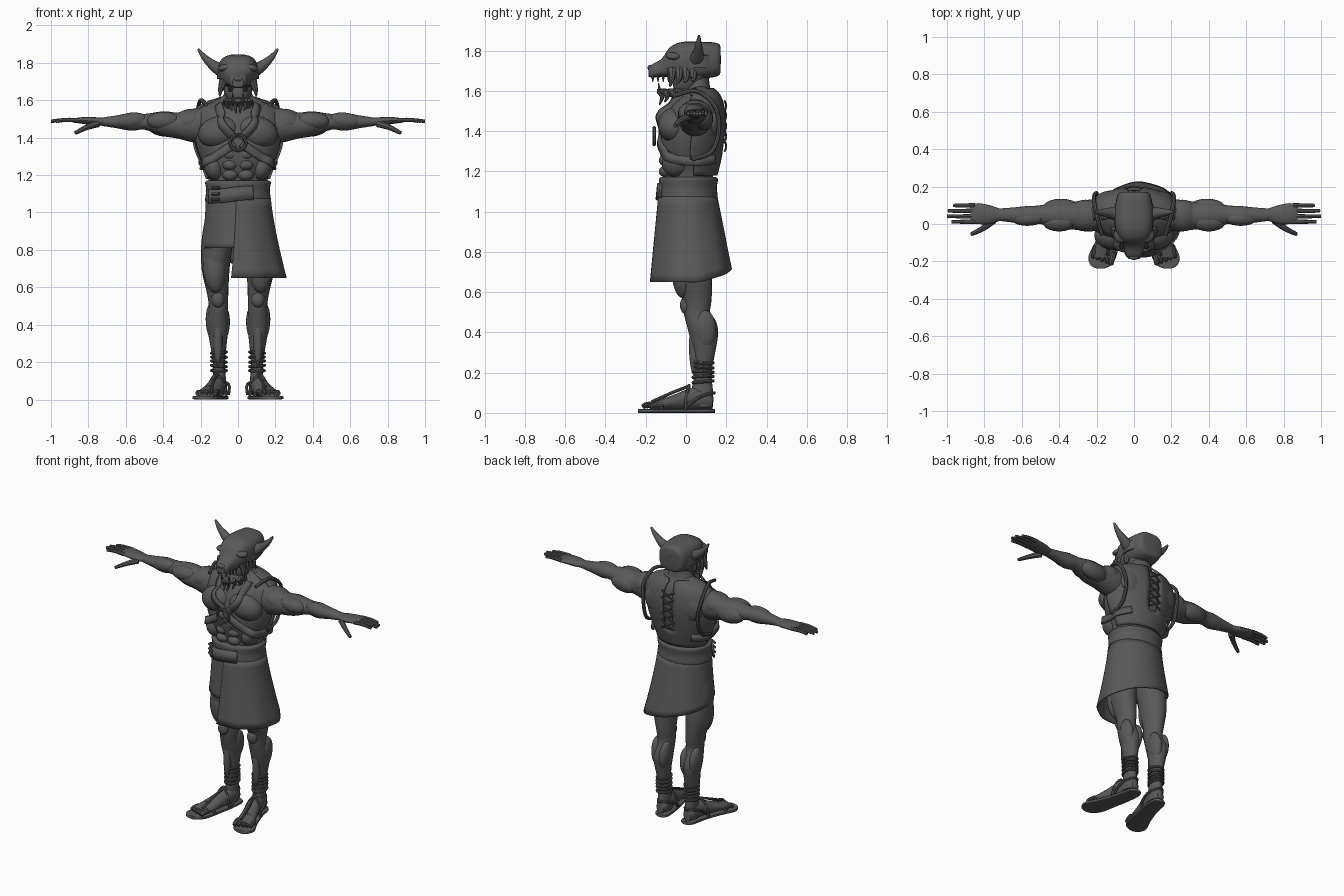
import bpy, bmesh, math
from math import sin, cos, pi, radians
from mathutils import Vector

if "Cube" in bpy.data.objects:
    bpy.data.objects.remove(bpy.data.objects["Cube"])

mat = bpy.data.materials.new("dark_grey")
mat.use_nodes = True
GREY = (0.1, 0.1, 0.1, 1)
mat.diffuse_color = GREY
mat.node_tree.nodes["Principled BSDF"].inputs["Base Color"].default_value = GREY
SIDES = (("left", 1), ("right", -1))


def finish(name, bm, thick=0):
    bmesh.ops.recalc_face_normals(bm, faces=bm.faces[:])
    me = bpy.data.meshes.new(name)
    bm.to_mesh(me)
    bm.free()
    return place(name, me, thick)


def place(name, me, thick=0):
    ob = bpy.data.objects.new(name, me)
    bpy.context.collection.objects.link(ob)
    me.materials.clear()
    me.materials.append(mat)
    bpy.ops.object.select_all(action='DESELECT')
    ob.select_set(True)
    bpy.context.view_layer.objects.active = ob
    bpy.ops.object.shade_smooth_by_angle(angle=radians(40))
    if thick:
        mod = ob.modifiers.new("thickness", 'SOLIDIFY')
        mod.thickness = thick
        mod.offset = 0
    return ob


def spline(rows, steps):
    """Smooth in-between rows through the given ones."""
    out = []
    for i in range(len(rows) - 1):
        a, b = rows[max(i - 1, 0)], rows[i]
        c, d = rows[i + 1], rows[min(i + 2, len(rows) - 1)]
        for k in range(steps):
            t = k / steps
            out.append([q + t / 2 * (r - p + t * (2*p - 5*q + 4*r - s + t * (3*(q - r) + s - p)))
                        for p, q, r, s in zip(a, b, c, d)])
    return out + [list(rows[-1])]


def loft(name, rows, axis='z', n=28, steps=3, power=1.0, s=1, keep=None, caps=True, thick=0):
    """Rows are (along, centre1, centre2, radius1, radius2)."""
    bm = bmesh.new()
    rings = []
    for t, c1, c2, r1, r2 in spline(rows, steps):
        ring = []
        for k in range(n):
            a = 2 * pi * k / n
            u = c1 + r1 * math.copysign(abs(cos(a)) ** power, cos(a))
            v = c2 + r2 * math.copysign(abs(sin(a)) ** power, sin(a))
            p = {'z': (u, v, t), 'x': (t, u, v), 'y': (u, t, v)}[axis]
            ring.append(bm.verts.new((p[0] * s, p[1], p[2])))
        rings.append(ring)
    for a, b in zip(rings, rings[1:]):
        for k in range(n):
            bm.faces.new((a[k], a[k - 1], b[k - 1], b[k]))
    if caps:
        bm.faces.new(rings[0])
        bm.faces.new(rings[-1])
    if keep:
        drop = [f for f in bm.faces if not keep(f.calc_center_median())]
        bmesh.ops.delete(bm, geom=drop, context='FACES')
    return finish(name, bm, thick)


def blob(name, centre, size, tilt=0, s=1):
    """Ellipsoid muscle; tilt turns it about y."""
    bm = bmesh.new()
    bmesh.ops.create_uvsphere(bm, u_segments=20, v_segments=12, radius=1)
    for v in bm.verts:
        x, y, z = v.co.x * size[0], v.co.y * size[1], v.co.z * size[2]
        x, z = x * cos(tilt) + z * sin(tilt), z * cos(tilt) - x * sin(tilt)
        v.co = ((centre[0] + x) * s, centre[1] + y, centre[2] + z)
    return finish(name, bm)


def tube(name, pts, r0, r1=None, s=1, sides=2):
    """Round rod along points, tapering from r0 to r1."""
    cu = bpy.data.curves.new(name, 'CURVE')
    cu.dimensions, cu.bevel_depth, cu.bevel_resolution = '3D', 1, sides
    cu.use_fill_caps = True
    sp = cu.splines.new('POLY')
    pts = spline(pts, 4)
    sp.points.add(len(pts) - 1)
    for i, (q, p) in enumerate(zip(sp.points, pts)):
        q.co = (p[0] * s, p[1], p[2], 1)
        q.radius = r0 + ((r0 if r1 is None else r1) - r0) * i / (len(pts) - 1)
    tmp = bpy.data.objects.new("tmp", cu)
    bpy.context.collection.objects.link(tmp)
    bpy.context.view_layer.update()
    me = bpy.data.meshes.new_from_object(tmp.evaluated_get(bpy.context.evaluated_depsgraph_get()))
    bpy.data.objects.remove(tmp)
    return place(name, me)


def ribbon(name, pts, width, steps=8):
    """Flat strap laid on the body; points are (degrees round the body, height)."""
    bpy.context.view_layer.update()
    dg = bpy.context.evaluated_depsgraph_get()
    hits = []
    for a, z in spline(pts, steps):
        d = Vector((cos(radians(a)), sin(radians(a)), 0))
        ok, p = bpy.context.scene.ray_cast(dg, Vector((0, 0.03, z)) + d, -d)[:2]
        if ok:
            hits.append((p, d + Vector((0, 0, 0.9 if z > 1.52 else 0.1))))
    bm = bmesh.new()
    prev = None
    for i, (p, n) in enumerate(hits):
        lo, hi = hits[max(i - 1, 0)][0], hits[min(i + 1, len(hits) - 1)][0]
        n = n.normalized()
        mid = p * 0.5 + (lo + hi) * 0.25 + n * 0.007
        side = n.cross(hi - lo).normalized() * width / 2
        pair = [bm.verts.new(mid + side), bm.verts.new(mid - side)]
        if prev:
            bm.faces.new((prev[0], prev[1], pair[1], pair[0]))
        prev = pair
    return finish(name, bm, 0.012)


# Torso and its muscles
TORSO = [(1.04, 0, .01, .16, .13), (1.18, 0, .015, .158, .12), (1.26, 0, .015, .188, .14),
         (1.35, 0, .02, .222, .15), (1.45, 0, .035, .235, .145), (1.53, 0, .045, .225, .125),
         (1.58, 0, .06, .175, .09), (1.61, 0, .06, .09, .062), (1.68, 0, .06, .062, .052)]
loft("torso", TORSO, n=36)
for side, s in SIDES:
    blob(side + "_pectoral", (.1, -.06, 1.43), (.115, .08, .085), .25, s)
    blob(side + "_trapezius", (.1, .07, 1.575), (.1, .06, .04), .35, s)
    blob(side + "_shoulder_blade", (.11, .13, 1.45), (.1, .05, .1), .2, s)
    for z in (1.2, 1.255, 1.31):
        blob(side + "_abdominal", (.042, -.1, z), (.042, .035, .03), 0, s)
    blob(side + "_oblique", (.13, -.05, 1.24), (.05, .07, .07), .3, s)

# Vest back, open along the spine
loft("vest", [(t, a, b + .004, c + .01, d + .012) for t, a, b, c, d in TORSO[1:-1]], n=44,
     caps=False, thick=.01, keep=lambda c: c.y > .03 and (abs(c.x) > .025 or c.z < 1.28))
for i in range(5):
    z = 1.3 + .05 * i
    for side, s in SIDES:
        tube(side + "_back_lace", [(-.045, .192, z), (0, .2, z + .025), (.045, .192, z + .05)], .005, s=s)

# Chest harness
for side, s in SIDES:
    ribbon(side + "_shoulder_strap", [(-90 + s * a, z) for a, z in ((6, 1.39), (25, 1.46), (42, 1.53), (62, 1.575))], .045)
    ribbon(side + "_rib_strap", [(-90 + s * a, z) for a, z in ((6, 1.37), (35, 1.31), (65, 1.26), (100, 1.25), (130, 1.26))], .045)
    tube(side + "_armhole_trim", [(.17, -.06, 1.575), (.2, .05, 1.6), (.215, .14, 1.53), (.2, .165, 1.42),
                                  (.2, .13, 1.3), (.2, .03, 1.26)], .011, s=s)
tube("chest_ring", [(.042 * cos(k * pi / 6), -.158, 1.375 + .042 * sin(k * pi / 6)) for k in range(13)], .009)

# Belt with wide tongue
loft("belt", [(1.05, 0, .01, .164, .138), (1.065, 0, .01, .176, .148), (1.12, 0, .01, .17, .143),
              (1.16, 0, .012, .176, .147), (1.172, 0, .012, .164, .136)], n=40)
ribbon("belt_tongue", [(-148, 1.085), (-115, 1.09), (-90, 1.1), (-62, 1.105)], .075)
for z in (1.07, 1.1, 1.13):
    tube("belt_prong", [(-.14, -.105, z), (-.1, -.13, z)], .008)

# Wrapped skirt: short on the right, long overlapping front panel
bm = bmesh.new()
rows, N, M = [], 72, 10
for i in range(N + 1):
    u = i / N
    hem = .65 if u < .3 else .65 + .16 * min((u - .3) / .5, 1)
    col = []
    for j in range(M + 1):
        z = 1.075 + (hem - 1.075) * j / M
        t = (1.075 - z) / .425
        a = radians(-93 - 11 * t + u * (368 + 11 * t))
        f = 1.03 - .03 * u + .012 * t * sin(9 * a)
        col.append(bm.verts.new(((.02 * t + (.168 + .062 * t ** 1.4) * cos(a)) * f,
                                 .01 + .02 * t + (.14 + .062 * t) * sin(a) * f, z)))
    rows.append(col)
for a, b in zip(rows, rows[1:]):
    for j in range(M):
        bm.faces.new((a[j], b[j], b[j + 1], a[j + 1]))
finish("skirt", bm, .008)

for side, s in SIDES:
    # Arm, lofted along x
    loft(side + "_arm", [(.15, .05, 1.47, .08, .1), (.24, .045, 1.465, .085, .09), (.32, .045, 1.465, .075, .07),
                         (.4, .045, 1.475, .075, .066), (.5, .05, 1.485, .05, .042), (.57, .046, 1.485, .05, .048),
                         (.65, .048, 1.485, .04, .034), (.73, .05, 1.485, .032, .022)], 'x', 20, s=s)
    blob(side + "_deltoid", (.26, .045, 1.485), (.095, .085, .068), .25, s)
    blob(side + "_biceps", (.4, .01, 1.49), (.09, .05, .048), .05, s)
    blob(side + "_triceps", (.39, .085, 1.46), (.1, .05, .055), -.1, s)
    blob(side + "_forearm_muscle", (.57, .03, 1.492), (.09, .04, .042), .1, s)
    # Hand
    loft(side + "_hand", [(.71, .05, 1.485, .03, .02), (.77, .05, 1.488, .05, .022), (.83, .055, 1.492, .056, .018),
                          (.875, .055, 1.492, .052, .012)], 'x', 16, s=s)
    for k, tip in enumerate((.975, 1, .995, .965)):
        y = .012 + .029 * k
        tube(side + "_finger", [(.85, y, 1.493), (.92, y, 1.495), (tip, y, 1.488)], .013, .009, s)
    tube(side + "_thumb", [(.75, .02, 1.475), (.81, -.025, 1.455), (.87, -.055, 1.425)], .02, .01, s)
    # Leg
    loft(side + "_leg", [(1.0, .09, .01, .08, .1), (.85, .11, .02, .085, .1), (.7, .12, .035, .075, .095),
                         (.56, .108, .055, .056, .072), (.49, .105, .055, .052, .065), (.4, .108, .085, .058, .072),
                         (.3, .105, .09, .045, .055), (.2, .102, .085, .033, .042), (.1, .1, .08, .036, .055),
                         (.03, .1, .08, .04, .055)], n=20, s=s)
    blob(side + "_thigh_muscle", (.125, -.015, .7), (.062, .055, .13), .05, s)
    blob(side + "_kneecap", (.107, 0, .535), (.035, .03, .045), 0, s)
    blob(side + "_outer_calf", (.138, .095, .41), (.034, .055, .1), .08, s)
    blob(side + "_inner_calf", (.078, .1, .4), (.034, .06, .095), -.08, s)
    blob(side + "_shin", (.107, .045, .33), (.025, .03, .15), 0, s)
    for k in range(5):
        z = .155 + .024 * k
        tube(side + "_ankle_wrap", [(.102 + .04 * cos(a), .085 + .05 * sin(a), z + .004 * sin(a + k))
                                    for a in [q * pi / 5 for q in range(11)]], .008, s=s)
    # Foot and sandal
    loft(side + "_foot", [(.132, .1, .05, .025, .03), (.1, .1, .065, .042, .05), (.03, .108, .07, .045, .055),
                          (-.05, .13, .055, .05, .04), (-.13, .153, .04, .058, .025), (-.18, .165, .034, .058, .017)],
         'y', 18, s=s)
    for k in range(5):
        x = .115 + .024 * k
        big = .016 if k == 0 else .012
        y = -.215 + .009 * k
        tube(side + "_toe", [(x - .005, y + .06, .04), (x + .004, y + .02, .04), (x + .008, y, .03)], big, big * .8, s)
    loft(side + "_sole", [(.145, .095, .01, .02, .01), (.12, .096, .01, .045, .01), (.03, .108, .01, .053, .01),
                          (-.08, .138, .01, .062, .01), (-.17, .168, .01, .075, .01), (-.22, .177, .01, .055, .01),
                          (-.238, .18, .01, .02, .01)], 'y', 16, power=.4, s=s)
    for y, x, w, h in ((.0, .115, .052, .115), (-.12, .15, .064, .05)):
        tube(side + "_sandal_strap", [(x - w, y, .015), (x - w * .8, y, h * .65), (x, y + .015, h + .02),
                                      (x + w * .8, y, h * .65), (x + w, y, .015)], .009, s=s)
    tube(side + "_toe_strap", [(.108, .02, .135), (.13, -.07, .1), (.142, -.17, .055)], .008, s=s)
    tube(side + "_heel_strap", [(.05, 0, .03), (.05, .07, .08), (.1, .14, .1), (.15, .07, .08), (.16, 0, .03)], .008, s=s)

# Beast headdress: skull, muzzle, brow band
loft("headdress", [(.172, 0, 1.755, .06, .06), (.155, 0, 1.755, .088, .083), (.06, 0, 1.752, .105, .092),
                   (-.02, 0, 1.755, .1, .088), (-.08, 0, 1.742, .08, .075), (-.12, 0, 1.715, .056, .045),
                   (-.165, 0, 1.7, .046, .034), (-.186, 0, 1.693, .03, .022)], 'y', 24, power=.7)
loft("crown_band", [(1.715, 0, .06, .113, .112), (1.775, 0, .06, .113, .114), (1.785, 0, .06, .1, .1)], n=20, steps=1)
loft("head", [(1.59, 0, .0, .045, .05), (1.63, 0, .01, .07, .075), (1.7, 0, .045, .085, .1), (1.76, 0, .045, .08, .1)], n=20)
blob("nose", (0, -.178, 1.715), (.026, .014, .014))
loft("lower_jaw", [(.0, 0, 1.6, .065, .03), (-.07, 0, 1.59, .05, .022), (-.125, 0, 1.595, .035, .016),
                   (-.145, 0, 1.6, .018, .01)], 'y', 16)
for side, s in SIDES:
    tube(side + "_ear", [(.08, .05, 1.755), (.13, .06, 1.785), (.18, .062, 1.83), (.213, .065, 1.875)], .04, .005, s, 3)
    blob(side + "_brow", (.065, -.06, 1.775), (.045, .04, .02), .2, s)
    for k in range(4):
        y = -.07 + .035 * k
        tube(side + "_cheek_tuft", [(.075, y, 1.71), (.092, y, 1.66), (.098, y - .01, 1.62 + .012 * k)], .026, .003, s)
    for k in range(4):
        y = -.165 + .026 * k
        tube(side + "_upper_tooth", [(.03 + .006 * k, y, 1.678), (.03 + .006 * k, y, 1.645)], .009, .002, s)
    tube(side + "_lower_fang", [(.026, -.13, 1.6), (.028, -.138, 1.64)], .009, .002, s)
    for x, y, low in ((.012, -.13, 1.53), (.035, -.105, 1.545), (.052, -.07, 1.56), (.06, -.03, 1.57)):
        tube(side + "_beard_lock", [(x, y, 1.6), (x * 1.15, y + .012, 1.57), (x * .9, y - .002, low)], .02, .003, s)
